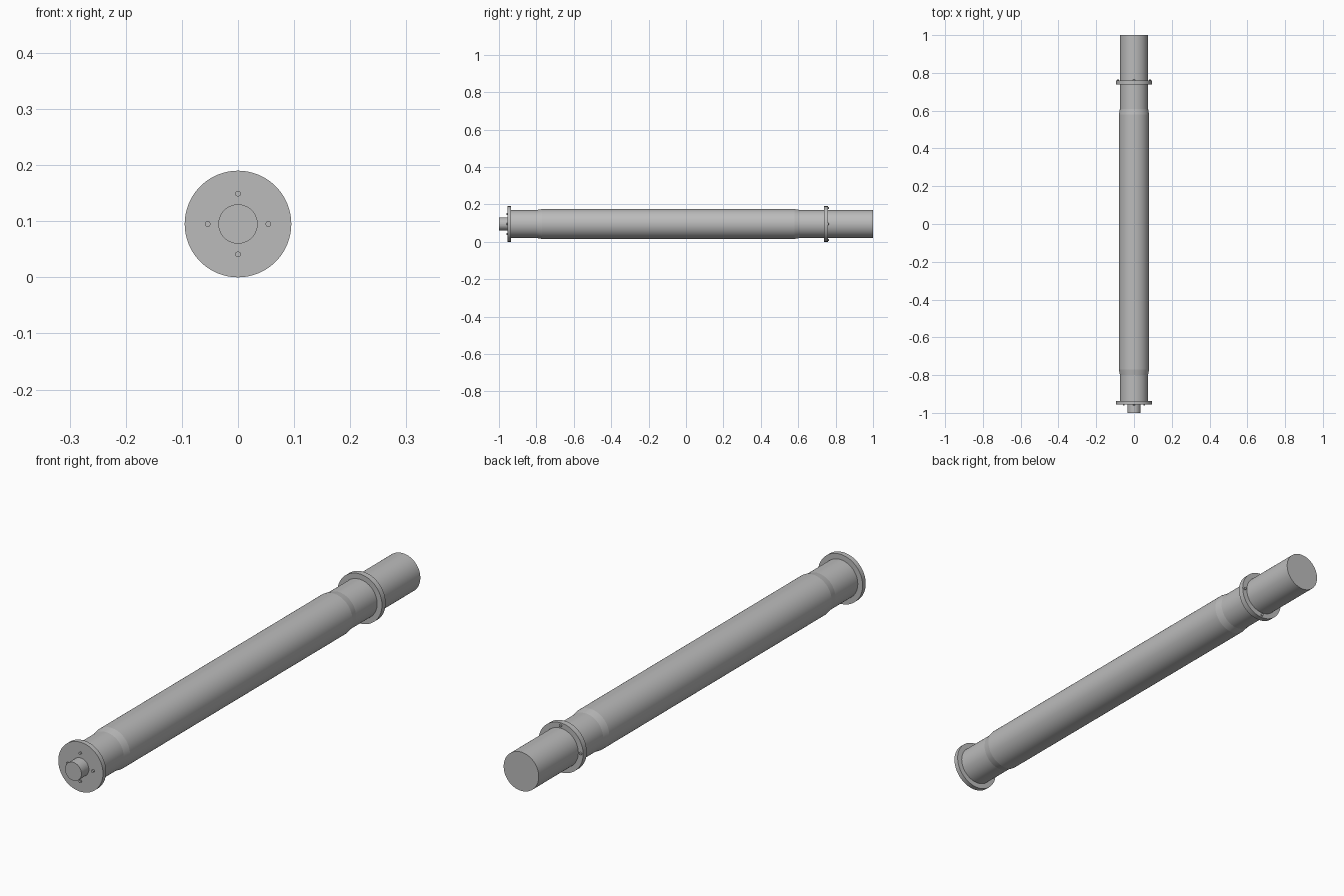
import bpy
import bmesh
from math import pi, cos, sin, radians
from mathutils import Matrix, Vector

if "Cube" in bpy.data.objects:
    bpy.data.objects.remove(bpy.data.objects["Cube"])

AXIS_Z = 0.095

steel = bpy.data.materials.new("brushed grey steel")
steel.use_nodes = True
GREY = (0.5, 0.5, 0.5, 1)
steel.diffuse_color = GREY
steel.node_tree.nodes["Principled BSDF"].inputs["Base Color"].default_value = GREY


def lathe(name, profile, sides=96, centre=(0, AXIS_Z)):
    """Turn a (y, radius) profile about an axis parallel to y, capping both ends."""
    bm = bmesh.new()
    rings = []
    for y, r in profile:
        rings.append([bm.verts.new((centre[0] + r * cos(2 * pi * i / sides), y,
                                    centre[1] + r * sin(2 * pi * i / sides)))
                      for i in range(sides)])
    for a, b in zip(rings, rings[1:]):
        for i in range(sides):
            j = (i + 1) % sides
            bm.faces.new((a[i], a[j], b[j], b[i]))
    bm.faces.new(rings[0])
    bm.faces.new(rings[-1])
    bmesh.ops.recalc_face_normals(bm, faces=bm.faces)
    mesh = bpy.data.meshes.new(name)
    bm.to_mesh(mesh)
    bm.free()
    mesh.materials.append(steel)
    obj = bpy.data.objects.new(name, mesh)
    bpy.context.collection.objects.link(obj)
    bpy.ops.object.select_all(action="DESELECT")
    obj.select_set(True)
    bpy.context.view_layer.objects.active = obj
    bpy.ops.object.shade_smooth_by_angle(angle=radians(5))
    return obj


def bolt_circle(name, circle_radius, bolt_radius, y0, y1):
    """Four bolt heads spaced evenly round the axis."""
    for k in range(4):
        a = k * pi / 2
        lathe(f"{name}_{k + 1}", [(y0, bolt_radius), (y1, bolt_radius)], 20,
              (circle_radius * cos(a), AXIS_Z + circle_radius * sin(a)))


# Barrel: thick middle with tapered shoulders down to the narrower ends
END, MID = 0.0745, 0.080
lathe("barrel", [(-0.94, END), (-0.80, END), (-0.77, MID),
                 (0.58, MID), (0.61, END), (1.0, END)])

# Flanges and drive stub
lathe("front_flange", [(-0.955, 0.095), (-0.936, 0.095)])
lathe("rear_flange", [(0.738, 0.095), (0.76, 0.095)])
lathe("drive_stub", [(-1.0, 0.035), (-0.95, 0.035)], 64)

# Bolt heads
bolt_circle("front_bolt", 0.054, 0.005, -0.961, -0.95)
bolt_circle("rear_bolt", 0.085, 0.005, 0.755, 0.765)
